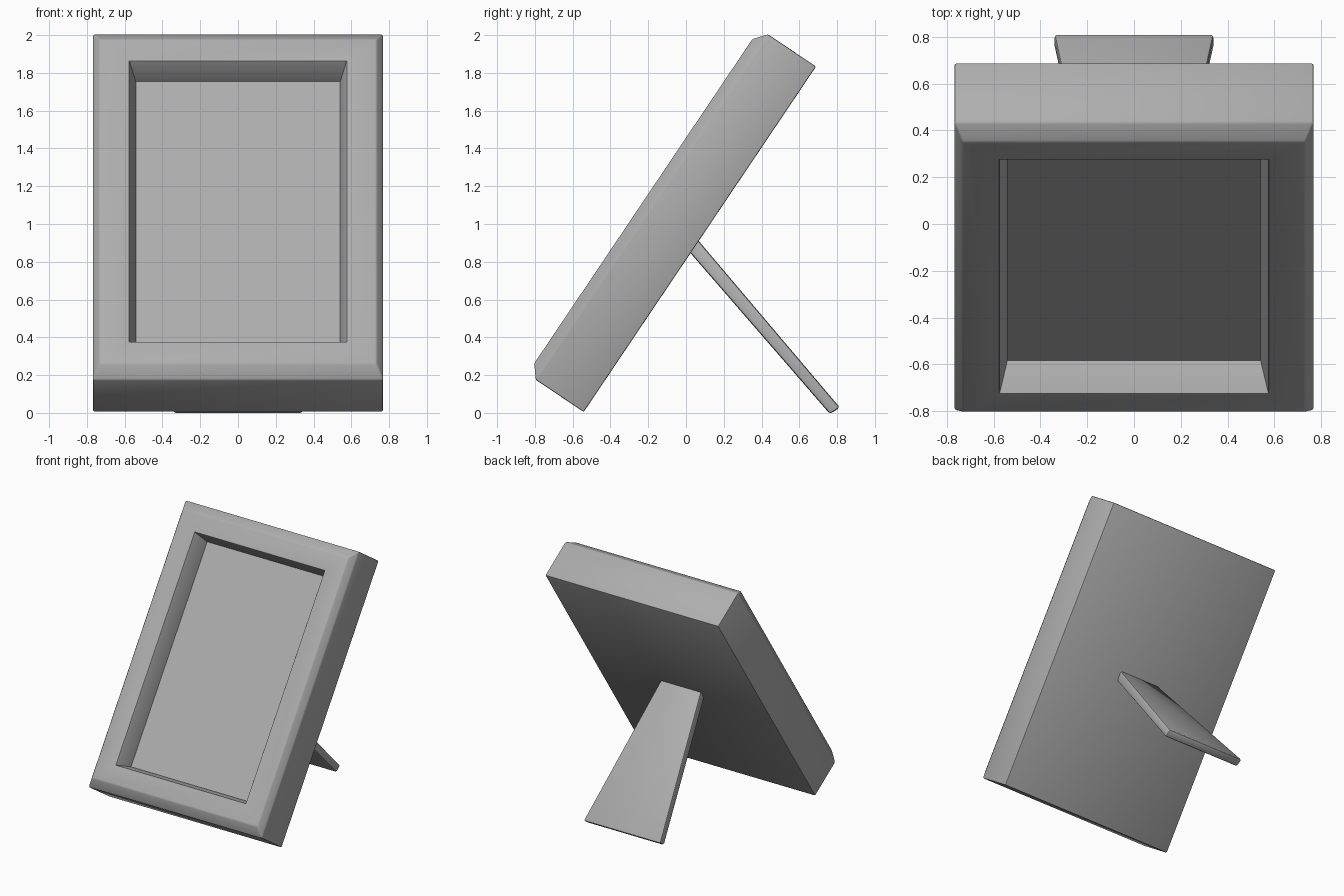
import bpy, bmesh, math

if "Cube" in bpy.data.objects:
    bpy.data.objects.remove(bpy.data.objects["Cube"], do_unlink=True)

# Single plain grey
grey = bpy.data.materials.new("plain_grey")
grey.use_nodes = True
colour = (0.42, 0.42, 0.42, 1)
grey.diffuse_color = colour
grey.node_tree.nodes["Principled BSDF"].inputs["Base Color"].default_value = colour


def loft(name, rings, bevel):
    """Join four-cornered rings into a capped solid with softened outer edges."""
    bm = bmesh.new()
    loops = [[bm.verts.new(p) for p in ring] for ring in rings]
    for a, b in zip(loops, loops[1:]):
        for i in range(4):
            j = (i + 1) % 4
            bm.faces.new((a[i], a[j], b[j], b[i]))
    bm.faces.new(loops[0][::-1])
    bm.faces.new(loops[-1])
    bmesh.ops.recalc_face_normals(bm, faces=bm.faces)
    convex = [e for e in bm.edges if e.calc_face_angle_signed(0) > math.radians(25)]
    bmesh.ops.bevel(bm, geom=convex, offset=bevel, segments=2, profile=0.5,
                    affect='EDGES', clamp_overlap=True)
    mesh = bpy.data.meshes.new(name)
    bm.to_mesh(mesh)
    bm.free()
    mesh.materials.append(grey)
    obj = bpy.data.objects.new(name, mesh)
    bpy.context.collection.objects.link(obj)
    bpy.ops.object.select_all(action='DESELECT')
    obj.select_set(True)
    bpy.context.view_layer.objects.active = obj
    bpy.ops.object.shade_smooth_by_angle(angle=math.radians(35))
    return obj


def rectangle(half_x, half_y, z):
    return [(-half_x, -half_y, z), (half_x, -half_y, z),
            (half_x, half_y, z), (-half_x, half_y, z)]


# Picture frame: back, sides, front chamfer, rim, sloped recess and panel
frame = loft("picture_frame", [
    rectangle(0.768, 1.102, 0),
    rectangle(0.768, 1.102, 0.306),
    rectangle(0.733, 1.034, 0.361),
    rectangle(0.575, 0.895, 0.361),
    rectangle(0.541, 0.865, 0.209),
], 0.008)
frame.location = (0, 0.0735, 0.919)
frame.rotation_euler.x = math.atan2(0.8296, 0.558)


def leg_end(half_x, front, back):
    return [(-half_x, *front), (half_x, *front), (half_x, *back), (-half_x, *back)]


# Support leg: tapered flat board, its top sunk into the frame
loft("support_leg", [
    leg_end(0.175, (0.0, 0.873), (0.045, 0.937)),
    leg_end(0.342, (0.762, -0.006), (0.815, 0.028)),
], 0.014)
